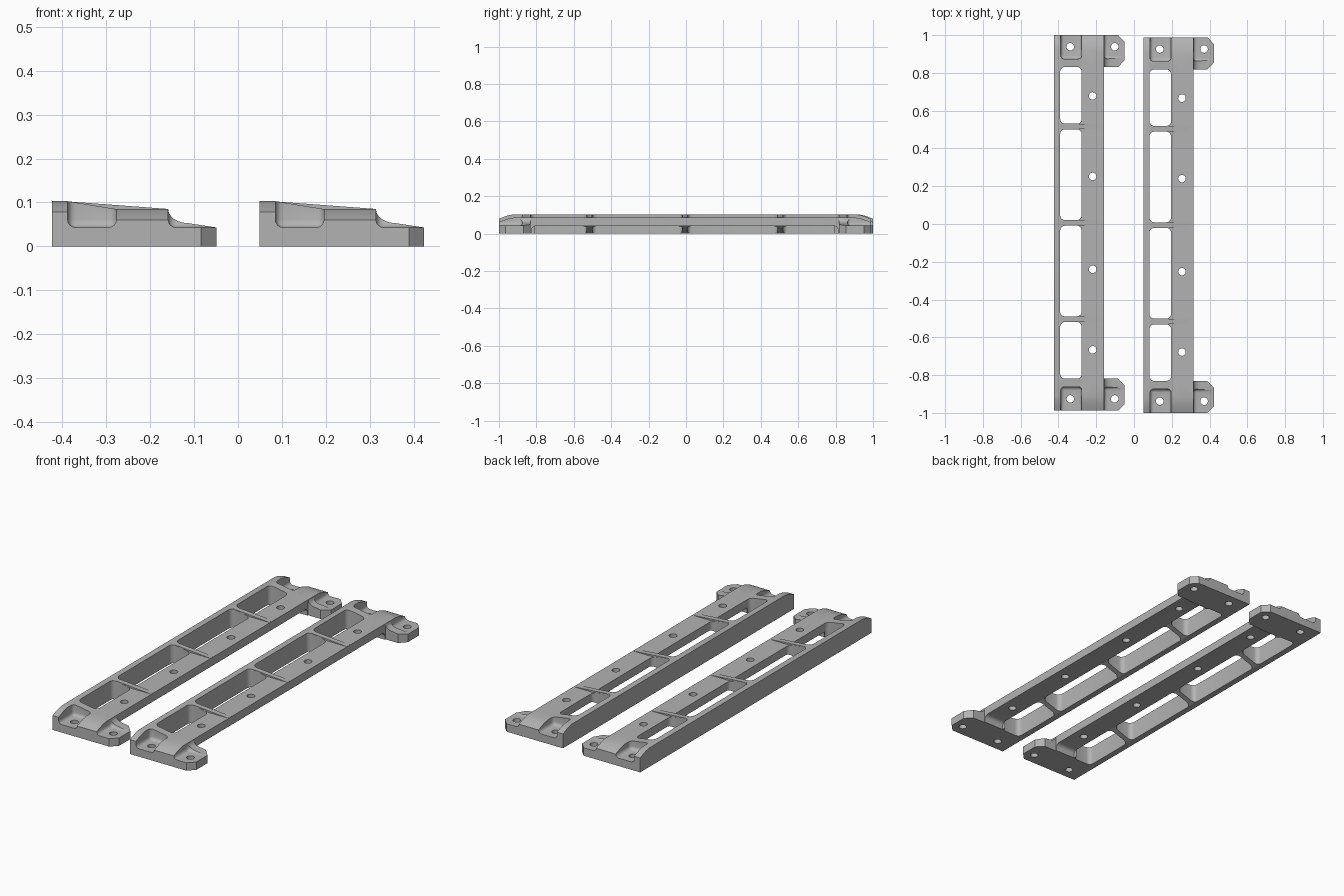
import bpy, bmesh, math
from mathutils import Vector

if "Cube" in bpy.data.objects:
    bpy.data.objects.remove(bpy.data.objects["Cube"])

HALF = 0.994            # half length of one rail
grey = bpy.data.materials.new("satin grey")
grey.diffuse_color = (0.45, 0.45, 0.45, 1)
grey.use_nodes = True
grey.node_tree.nodes["Principled BSDF"].inputs["Base Color"].default_value = grey.diffuse_color


def finish(name, bm):
    bmesh.ops.recalc_face_normals(bm, faces=bm.faces)
    me = bpy.data.meshes.new(name)
    bm.to_mesh(me)
    bm.free()
    ob = bpy.data.objects.new(name, me)
    bpy.context.collection.objects.link(ob)
    return ob


def prism(name, pts, axis, lo, hi):
    """Extrude a 2D outline along one axis (the outline uses the other two)."""
    bm = bmesh.new()
    place = {"x": lambda a, b: (lo, a, b), "y": lambda a, b: (a, lo, b),
             "z": lambda a, b: (a, b, lo)}[axis]
    face = bm.faces.new([bm.verts.new(place(*p)) for p in pts])
    step = Vector([(hi - lo) * (axis == k) for k in "xyz"])
    ext = bmesh.ops.extrude_face_region(bm, geom=[face])
    bmesh.ops.translate(bm, verts=[v for v in ext["geom"] if isinstance(v, bmesh.types.BMVert)], vec=step)
    return finish(name, bm)


def rounded(a0, a1, b0, b1, r, n=5):
    """Rounded rectangle outline."""
    out = []
    for i, (a, b) in enumerate([(a1 - r, b1 - r), (a0 + r, b1 - r), (a0 + r, b0 + r), (a1 - r, b0 + r)]):
        for k in range(n + 1):
            t = math.pi / 2 * (i + k / n)
            out.append((a + r * math.cos(t), b + r * math.sin(t)))
    return out


def soft_box(name, x0, x1, y0, y1, z0, z1, r):
    """Box with every edge rounded, for milled pockets."""
    bm = bmesh.new()
    bmesh.ops.create_cube(bm, size=1)
    for v in bm.verts:
        v.co = ((x0 + x1) / 2 + v.co.x * (x1 - x0), (y0 + y1) / 2 + v.co.y * (y1 - y0),
                (z0 + z1) / 2 + v.co.z * (z1 - z0))
    bmesh.ops.bevel(bm, geom=bm.edges[:], offset=r, segments=4, profile=0.5, affect='EDGES')
    return finish(name, bm)


def combine(target, tool, op):
    m = target.modifiers.new("bool", 'BOOLEAN')
    m.object, m.operation, m.solver = tool, op, 'EXACT'
    bpy.context.view_layer.objects.active = target
    bpy.ops.object.modifier_apply(modifier=m.name)
    bpy.data.objects.remove(tool)


def hole(x, y):
    c = [(x + 0.02 * math.cos(math.tau * i / 20), y + 0.02 * math.sin(math.tau * i / 20)) for i in range(20)]
    return prism("hole_cutter", c, "z", -0.1, 0.3)


# Main beam: tall outer wall, sloping bridge, flat spine
rail = prism("left_rail", [(0, 0), (0.265, 0), (0.265, 0.085), (0.147, 0.085), (0.035, 0.103), (0, 0.103)],
             "y", -HALF, HALF)

# Mounting feet: clipped plan shape under a concave side profile
curve = [(0.265 + 0.045 * (1 - math.cos(t)), 0.085 - 0.032 * math.sin(t))
         for t in [math.pi / 2 * i / 6 for i in range(7)]]
for s in (-1, 1):
    plan = [(0.2, 0.825), (0.34, 0.825), (0.375, 0.862), (0.375, 0.958), (0.34, HALF), (0.2, HALF)]
    foot = prism("foot", [(x, y * s) for x, y in plan], "z", 0, 0.2)
    side = prism("foot_profile", [(0.15, -0.1), (0.45, -0.1), (0.45, 0.035), (0.375, 0.043)] + curve[::-1]
                 + [(0.15, 0.085)], "y", -1.2, 1.2)
    combine(foot, side, 'INTERSECT')
    combine(rail, foot, 'UNION')

# Windows between the ribs
for y0, y1 in ((0.525, 0.825), (0.015, 0.495)):
    for s in (-1, 1):
        lo, hi = sorted((y0 * s, y1 * s))
        combine(rail, prism("window", rounded(0.033, 0.147, lo, hi, 0.025), "z", -0.1, 0.3), 'DIFFERENCE')

# Raised underside of the spine, and ramped undersides of the ribs
combine(rail, prism("under_cut", rounded(-0.82, 0.82, -0.1, 0.04, 0.022), "x", 0.147, 0.4), 'DIFFERENCE')
combine(rail, prism("ramp_cut", [(0.034, -0.05), (0.034, 0), (0.148, 0.04), (0.2, 0.04), (0.2, -0.05)],
                    "y", -0.6, 0.6), 'DIFFERENCE')

# Ribs running over the spine and fading out
for y in (-0.51, 0, 0.51):
    rib = prism("rib", [(0.02, 0.06), (0.02, 0.1025), (0.035, 0.1025), (0.262, 0.0855), (0.262, 0.06)],
                "y", y - 0.014, y + 0.014)
    combine(rail, rib, 'UNION')

# End pockets, foot pads and sloped ends
for s in (-1, 1):
    lo, hi = sorted((0.868 * s, 1.2 * s))
    combine(rail, soft_box("pocket", 0.036, 0.147, lo, hi, 0.043, 0.25, 0.018), 'DIFFERENCE')
    combine(rail, soft_box("pad", 0.265, 0.5, lo, hi, 0.043, 0.25, 0.018), 'DIFFERENCE')
    for x0, x1, z in ((-0.1, 0.09, 0.103), (0.09, 0.4, 0.085)):
        slope = [(0.915, z), (0.945, z - 0.006), (0.97, z - 0.0145), (1.0, z - 0.027), (1.2, z - 0.027),
                 (1.2, 0.3), (0.915, 0.3)]
        combine(rail, prism("end_slope", [(a * s, b) for a, b in slope], "x", x0, x1), 'DIFFERENCE')

# Screw holes in the feet and along the spine
for s in (-1, 1):
    for x, y in ((0.087, 0.932), (0.322, 0.932), (0.205, 0.672), (0.205, 0.246)):
        combine(rail, hole(x, y * s), 'DIFFERENCE')

# Finish and place the two matching rails
rail.data.materials.clear()
rail.data.materials.append(grey)
for p in rail.data.polygons:
    p.material_index = 0
rail.location = (-0.424, 0.006, 0)
twin = bpy.data.objects.new("right_rail", rail.data.copy())
bpy.context.collection.objects.link(twin)
twin.location = (0.049, -0.006, 0)
for ob in (rail, twin):
    bpy.ops.object.select_all(action='DESELECT')
    ob.select_set(True)
    bpy.context.view_layer.objects.active = ob
    bpy.ops.object.shade_smooth_by_angle(angle=math.radians(30))
